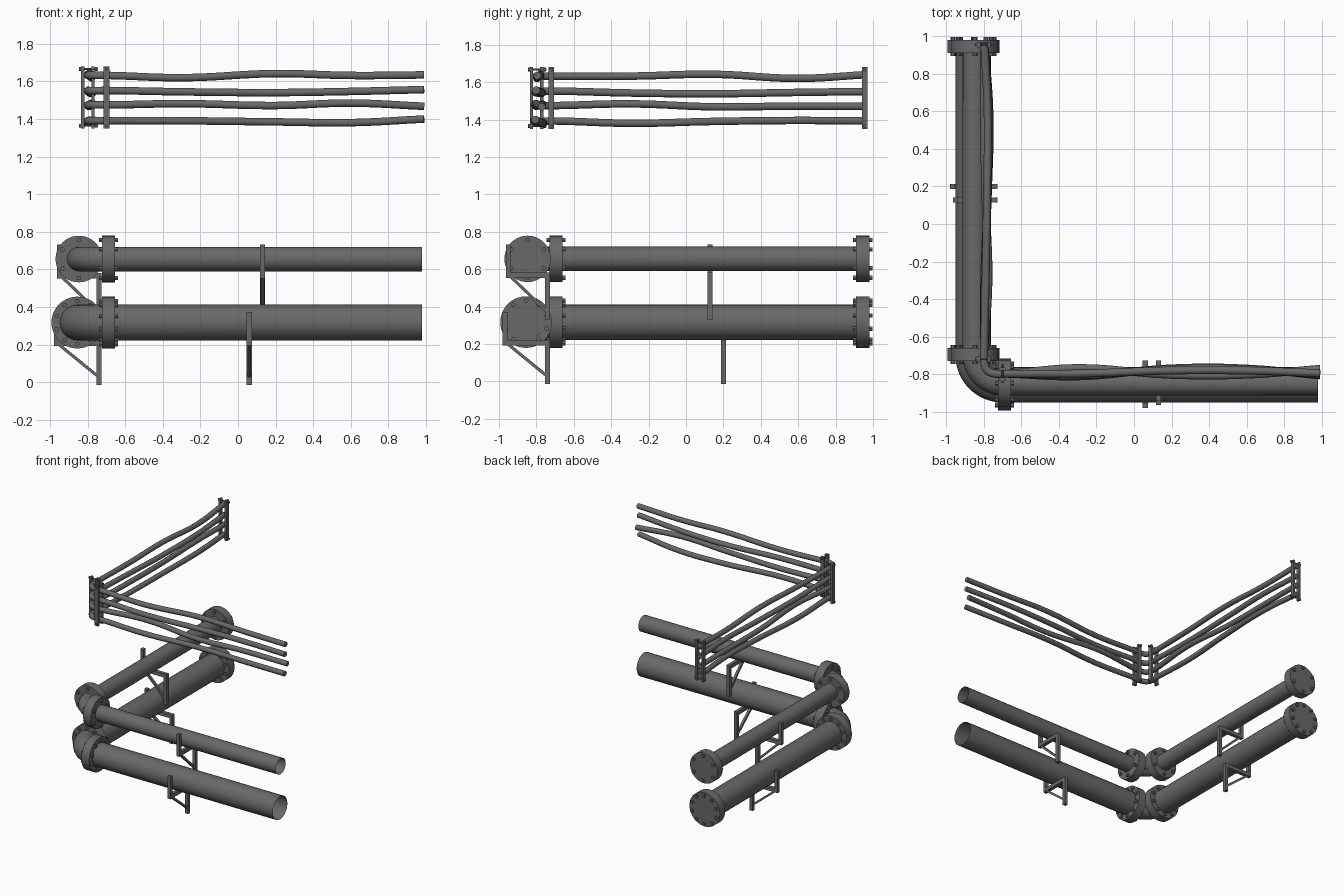
import bpy, bmesh, math
from mathutils import Matrix, Vector

if "Cube" in bpy.data.objects:
    bpy.data.objects.remove(bpy.data.objects["Cube"], do_unlink=True)

steel = bpy.data.materials.new("dark grey steel")
steel.use_nodes = True
steel.diffuse_color = (0.14, 0.14, 0.14, 1)
steel.node_tree.nodes["Principled BSDF"].inputs["Base Color"].default_value = (0.14, 0.14, 0.14, 1)

# Exchanges x and y, turning a part of the front run into one of the side run
SWAP = Matrix(((0, 1, 0, 0), (1, 0, 0, 0), (0, 0, 1, 0), (0, 0, 0, 1)))


def finish(bm, name, swap, smooth=False):
    if swap:
        bm.transform(SWAP)
        bmesh.ops.reverse_faces(bm, faces=bm.faces[:])
    mesh = bpy.data.meshes.new(name)
    bm.to_mesh(mesh)
    bm.free()
    mesh.materials.append(steel)
    obj = bpy.data.objects.new(name, mesh)
    bpy.context.collection.objects.link(obj)
    if smooth:
        bpy.ops.object.select_all(action="DESELECT")
        obj.select_set(True)
        bpy.context.view_layer.objects.active = obj
        bpy.ops.object.shade_smooth_by_angle(angle=math.radians(35))
    return obj


def box(bm, center, size, tilt=0):
    m = Matrix.Translation(center) @ Matrix.Rotation(tilt, 4, "X") @ Matrix.Diagonal((*size, 1))
    bmesh.ops.create_cube(bm, size=1, matrix=m)


def rod(bm, center, radius, length, axis, sides):
    turn = Vector((0, 0, 1)).rotation_difference(Vector(axis)).to_matrix().to_4x4()
    bmesh.ops.create_cone(bm, cap_ends=True, segments=sides, radius1=radius, radius2=radius,
                          depth=length, matrix=Matrix.Translation(center) @ turn)


def tube(name, points, radius, bezier, detail, caps):
    curve = bpy.data.curves.new(name, "CURVE")
    curve.dimensions = "3D"
    curve.bevel_depth = radius
    curve.bevel_resolution = detail
    curve.use_fill_caps = caps
    curve.resolution_u = 6
    spline = curve.splines.new("BEZIER" if bezier else "POLY")
    if bezier:
        spline.bezier_points.add(len(points) - 1)
        for bp, p in zip(spline.bezier_points, points):
            bp.co = p
            bp.handle_left_type = bp.handle_right_type = "AUTO"
    else:
        spline.points.add(len(points) - 1)
        for sp, p in zip(spline.points, points):
            sp.co = (*p, 1)
    curve.materials.append(steel)
    obj = bpy.data.objects.new(name, curve)
    bpy.context.collection.objects.link(obj)
    bpy.ops.object.select_all(action="DESELECT")
    obj.select_set(True)
    bpy.context.view_layer.objects.active = obj
    bpy.ops.object.convert(target="MESH")
    bpy.ops.object.shade_smooth_by_angle(angle=math.radians(40))


def pipe(name, c, z, radius):
    # Open front end, quarter elbow at the corner, side run ending in a flange
    mid, steps = -0.7, 12
    points = [(0.98, c, z)]
    for i in range(steps + 1):
        a = math.pi / 2 * i / steps
        points.append((mid + (c - mid) * math.sin(a), mid + (c - mid) * math.cos(a), z))
    points.append((c, 0.95, z))
    tube(name, points, radius, False, 8, False)


def flange(name, along, c, z, radius, bolts, swap):
    bm = bmesh.new()
    rod(bm, (along, c, z), radius, 0.07, (1, 0, 0), 40)
    for i in range(bolts):
        a = math.tau * i / bolts + math.pi / 2
        r = radius - 0.023
        rod(bm, (along, c + r * math.cos(a), z + r * math.sin(a)), 0.013, 0.102, (1, 0, 0), 6)
    finish(bm, name, swap, True)


def support(name, along, outer, beam_z, foot, height, swap):
    # Outer upstand, beam under the pipe, inner post and diagonal brace
    bm = bmesh.new()
    w, inner = 0.028, -0.74
    box(bm, (along, (outer + inner) / 2, beam_z), (w, inner - outer + 0.026, 0.03))
    box(bm, (along, outer, beam_z + height / 2), (w, 0.026, height))
    box(bm, (along, inner, (foot + beam_z) / 2), (w, 0.026, beam_z - foot + 0.03))
    run, rise = inner - outer - 0.01, foot + 0.03 - beam_z
    box(bm, (along, (outer + inner) / 2, beam_z + rise / 2),
        (w * 0.7, math.hypot(run, rise), 0.016), math.atan2(rise, run))
    finish(bm, name, swap)


def clamp(name, along, swap):
    # Two upright bars gripping the cables, joined by bolts
    bm = bmesh.new()
    for y in (-0.826, -0.771):
        box(bm, (along, y, 1.515), (0.03, 0.017, 0.33))
    for z in (1.365, 1.667):
        rod(bm, (along, -0.795, z), 0.005, 0.1, (0, 1, 0), 8)
        for y in (-0.84, -0.755):
            rod(bm, (along, y, z), 0.01, 0.012, (0, 1, 0), 6)
    finish(bm, name, swap)


# Pipes with flanges
for label, c, z, radius, rim, bolts in (("lower", -0.855, 0.317, 0.095, 0.138, 10),
                                        ("upper", -0.847, 0.655, 0.065, 0.124, 6)):
    pipe(label + "_pipe", c, z, radius)
    flange(label + "_front_flange", -0.69, c, z, rim, bolts, False)
    flange(label + "_side_flange", -0.695, c, z, rim, bolts, True)
    flange(label + "_end_flange", 0.945, c, z, rim, bolts, True)

# Pipe supports
support("lower_front_support", 0.06, -0.967, 0.207, 0.0, 0.165, False)
support("lower_side_support", 0.2, -0.967, 0.207, 0.0, 0.165, True)
support("upper_front_support", 0.13, -0.95, 0.567, 0.345, 0.165, False)
support("upper_side_support", 0.128, -0.95, 0.567, 0.345, 0.165, True)

# Cable clamps
clamp("front_cable_clamp", -0.70, False)
clamp("side_cable_clamp", -0.72, True)
clamp("end_cable_clamp", 0.955, True)

# Sagging cables: heights along the front run, then along the side run
lane = -0.797
stations = (0.99, 0.6, 0.2, -0.3)
cables = (
    (1.632, (1.635, 1.632, 1.642, 1.62), (1.632, 1.642, 1.62, 1.64), 0.01),
    (1.552, (1.557, 1.547, 1.541, 1.545), (1.542, 1.538, 1.545, 1.55), 0.02),
    (1.475, (1.468, 1.485, 1.472, 1.482), (1.484, 1.468, 1.472, 1.47), -0.022),
    (1.392, (1.4, 1.381, 1.385, 1.391), (1.38, 1.39, 1.395, 1.392), 0.026),
)
for n, (z, front, side, sway) in enumerate(cables):
    points = [(x, lane + 0.01 + sway * math.sin(x * 4), h) for x, h in zip(stations, front)]
    points += [(-0.68, lane, z), (-0.74, lane, z), (lane + 0.017, lane + 0.017, z),
               (lane, -0.74, z), (lane, -0.68, z)]
    points += [(lane + 0.012 + sway * 0.6 * math.sin(y * 3), y, h)
               for y, h in zip((-0.3, 0.15, 0.6), side)]
    points.append((lane, 0.965, side[-1]))
    tube("cable_%d" % (n + 1), points, 0.021, True, 3, True)
